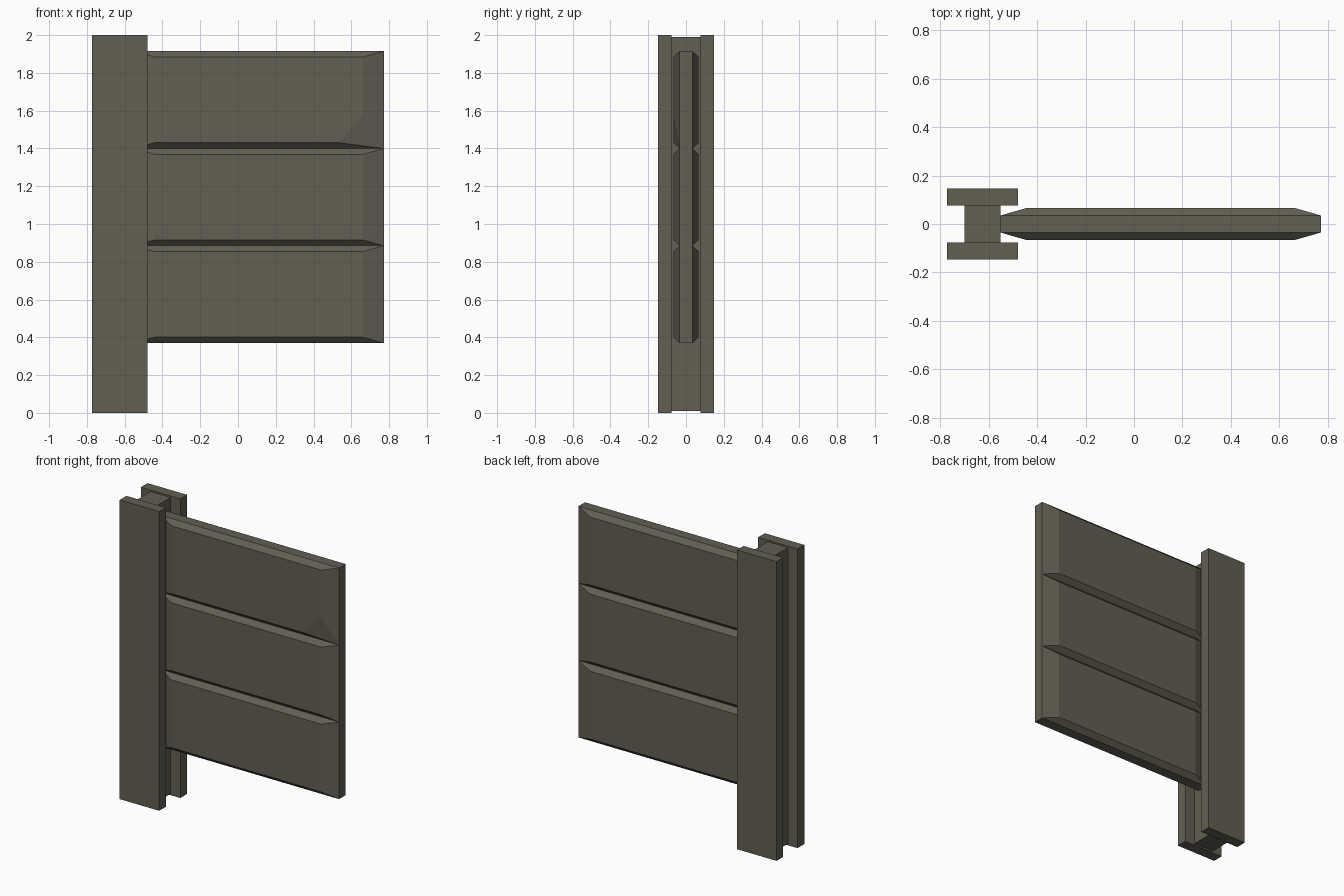
import bpy, bmesh, math

if "Cube" in bpy.data.objects:
    bpy.data.objects.remove(bpy.data.objects["Cube"])

# Single weathered grey-brown colour
mat = bpy.data.materials.new("weathered_grey_wood")
mat.diffuse_color = (0.122, 0.113, 0.085, 1)
mat.use_nodes = True
mat.node_tree.nodes["Principled BSDF"].inputs["Base Color"].default_value = mat.diffuse_color


def finish(bm, name):
    bmesh.ops.recalc_face_normals(bm, faces=bm.faces)
    me = bpy.data.meshes.new(name)
    bm.to_mesh(me)
    bm.free()
    me.materials.append(mat)
    ob = bpy.data.objects.new(name, me)
    bpy.context.collection.objects.link(ob)
    return ob


def hull(name, pts):
    """Convex solid from points, coplanar triangles merged."""
    bm = bmesh.new()
    for p in pts:
        bm.verts.new(p)
    bmesh.ops.convex_hull(bm, input=bm.verts[:])
    bmesh.ops.dissolve_limit(bm, angle_limit=math.radians(1),
                             verts=bm.verts[:], edges=bm.edges[:])
    return finish(bm, name)


def box(name, xs, ys, zs):
    return hull(name, [(x, y, z) for x in xs for y in ys for z in zs])


# Post: two flanges joined by a recessed web
box("post_flange_front", (-0.772, -0.48), (-0.147, -0.076), (0, 2))
box("post_flange_back", (-0.772, -0.48), (0.076, 0.147), (0, 2))
box("post_web", (-0.70, -0.552), (-0.076, 0.076), (0.01, 1.99))

# Planks: bevelled slabs slotted between the flanges
X0, X1, BX, BZ = -0.552, 0.772, 0.111, 0.031
EDGE, FACE, H = 0.035, 0.067, 0.515
for i in range(3):
    z0 = 0.37 + i * H
    z1 = z0 + H
    pts = []
    for s in (-1, 1):
        pts += [(x, s * EDGE, z) for x in (X0, X1) for z in (z0, z1)]
        for x in (X0 + BX, X1 - BX):
            for z in (z0 + BZ, z1 - BZ):
                # chipped lower right corner on the front of the top plank
                if i == 2 and s < 0 and x > 0 and z < z0 + H / 2:
                    pts += [(0.53, -FACE, z), (x, -FACE, 1.57)]
                else:
                    pts.append((x, s * FACE, z))
    hull("plank_%d" % (i + 1), pts)
